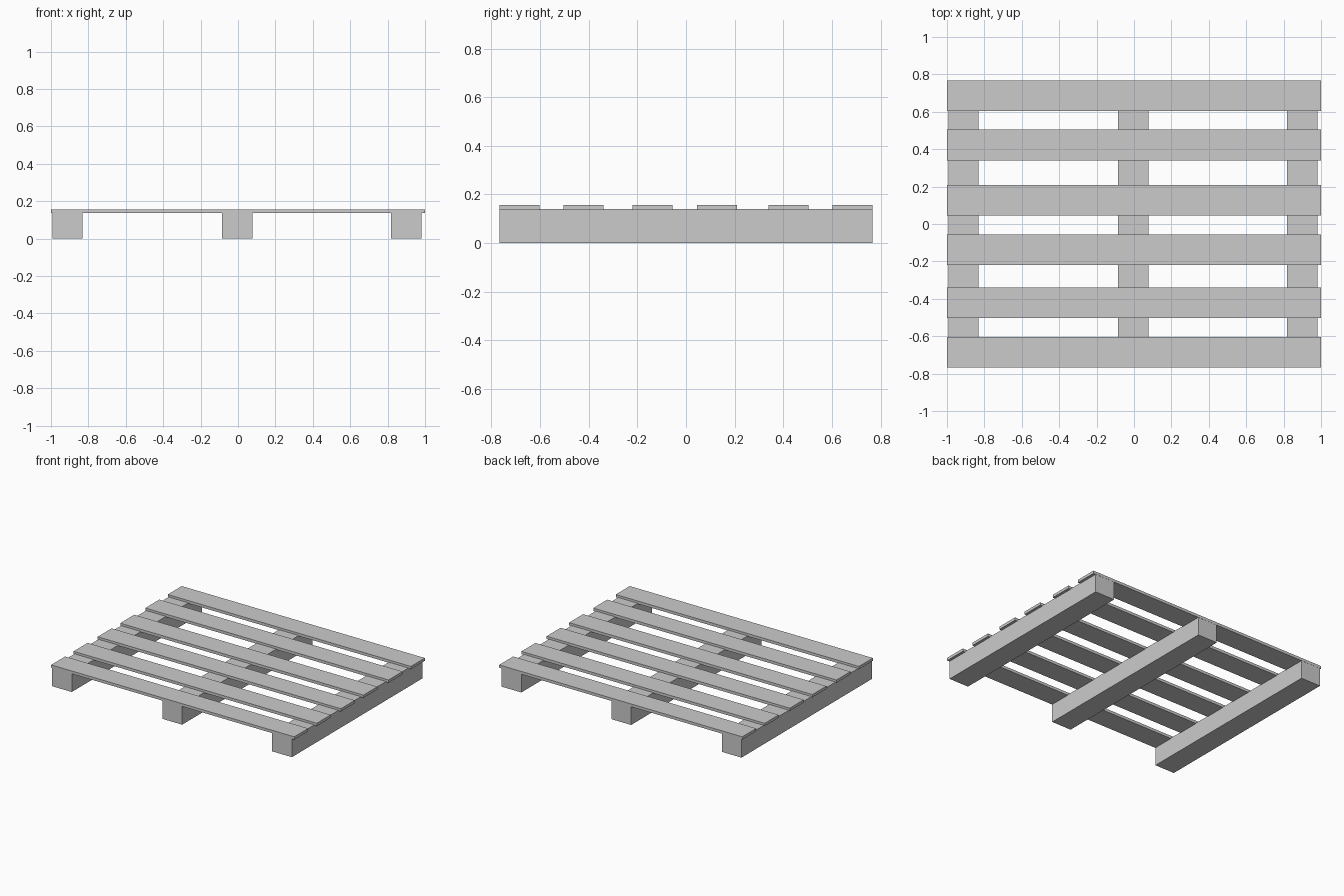
import bpy

if "Cube" in bpy.data.objects:
    bpy.data.objects.remove(bpy.data.objects["Cube"])


def box(name, x0, x1, y0, y1, z0, z1):
    """Add a named box spanning the given extents."""
    bpy.ops.mesh.primitive_cube_add(
        size=1, location=((x0 + x1) / 2, (y0 + y1) / 2, (z0 + z1) / 2))
    ob = bpy.context.object
    ob.name = name
    ob.scale = (x1 - x0, y1 - y0, z1 - z0)
    bpy.ops.object.transform_apply(location=False, rotation=False, scale=True)
    return ob


HALF_DEPTH = 0.767
BOARD_HALF = 0.082

# Three bearers running front to back
for side, x in (("left", -0.912), ("middle", -0.004), ("right", 0.899)):
    box(f"{side}_bearer", x - 0.081, x + 0.081,
        -HALF_DEPTH + 0.001, HALF_DEPTH - 0.001, 0.0, 0.14)

# Six deck boards, slightly let into the bearers and unevenly spaced
for i, y in enumerate((-0.685, -0.421, -0.138, 0.127, 0.422, 0.685), 1):
    box(f"deck_board_{i}", -1.0, 1.0, y - BOARD_HALF, y + BOARD_HALF, 0.136, 0.157)
